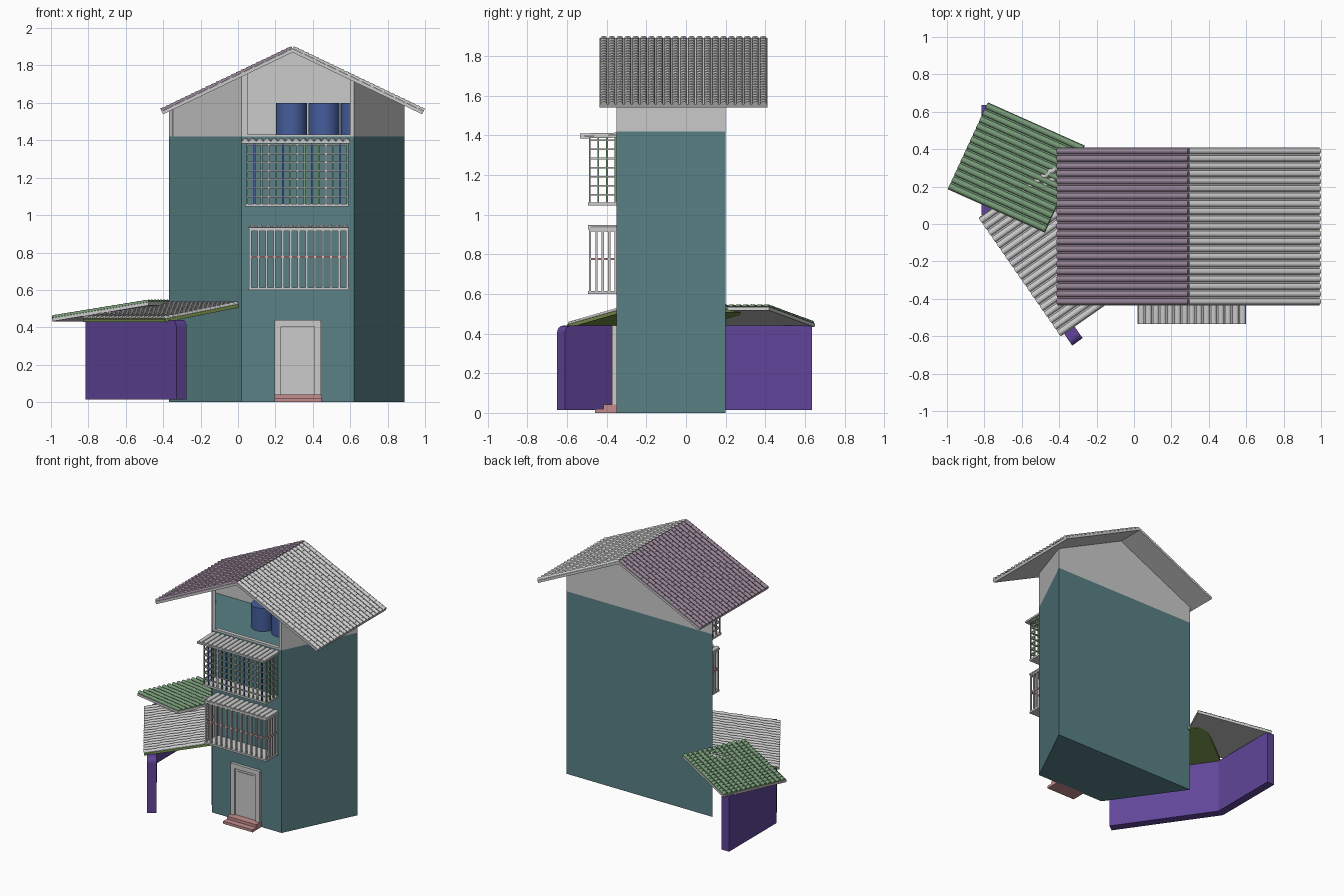
import bpy, bmesh, math
from mathutils import Vector as V

if "Cube" in bpy.data.objects:
    bpy.data.objects.remove(bpy.data.objects["Cube"])


def mat(name, *rgb):
    m = bpy.data.materials.new(name)
    m.diffuse_color = (*rgb, 1)
    m.use_nodes = True
    m.node_tree.nodes["Principled BSDF"].inputs["Base Color"].default_value = m.diffuse_color
    return m


TEAL = mat("teal_paint", .10, .22, .24)
PURPLE = mat("purple_paint", .12, .06, .32)
GREEN = mat("green_tile", .19, .33, .19)
OLIVE = mat("olive_paint", .20, .30, .08)
MAUVE = mat("mauve_tile", .29, .22, .29)
BLUE = mat("blue_plastic", .06, .11, .33)
PINK = mat("pink_stone", .55, .27, .27)


def finish(name, bm, material=None):
    bmesh.ops.recalc_face_normals(bm, faces=bm.faces)
    me = bpy.data.meshes.new(name)
    bm.to_mesh(me)
    bm.free()
    ob = bpy.data.objects.new(name, me)
    bpy.context.collection.objects.link(ob)
    if material:
        me.materials.append(material)
    return ob


def add_prism(bm, pts, z0, top):
    """Plan polygon raised from z0 to a height (number or function of x)."""
    f = top if callable(top) else (lambda x: top)
    lo = [bm.verts.new((x, y, z0)) for x, y in pts]
    hi = [bm.verts.new((x, y, f(x))) for x, y in pts]
    bm.faces.new(lo[::-1])
    bm.faces.new(hi)
    n = len(pts)
    for i in range(n):
        j = (i + 1) % n
        bm.faces.new((lo[i], lo[j], hi[j], hi[i]))
    return lo, hi


def prism(name, pts, z0, top, material=None):
    bm = bmesh.new()
    add_prism(bm, pts, z0, top)
    return finish(name, bm, material)


def boxes(name, items, material=None):
    """Many boxes (x0, x1, y0, y1, z0, z1) in one mesh."""
    bm = bmesh.new()
    for x0, x1, y0, y1, z0, z1 in items:
        add_prism(bm, [(x0, y0), (x1, y0), (x1, y1), (x0, y1)], z0, z1)
    return finish(name, bm, material)


def roof(name, a, b, c, tile=None, under=None, rows=20, pitch=.04, h=.016, thick=.018):
    """Slab with barrel tiles: a-b is the low edge, c the high corner above a."""
    a, b, c = V(a), V(b), V(c)
    u, v = b - a, c - a
    n = u.cross(v).normalized()
    n = n if n.z > 0 else -n
    bm = bmesh.new()
    top = [bm.verts.new(p) for p in (a, b, b + v, c)]
    bot = [bm.verts.new(p - n * thick) for p in (a, b, b + v, c)]
    bm.faces.new(top)
    bm.faces.new(bot[::-1])
    for i in range(4):
        j = (i + 1) % 4
        bm.faces.new((top[i], top[j], bot[j], bot[i]))
    finish(name + "_slab", bm, under)
    # half-round barrels, each row tapering under the next one
    count = max(1, round(u.length / pitch))
    prof = [(.02, 0)] + [(.5 - .4 * math.cos(math.pi * k / 6), math.sin(math.pi * k / 6))
                         for k in range(7)] + [(.98, 0)]
    across = [((i + t) / count, s) for i in range(count) for t, s in prof]
    along = [(0, 0)]
    for r in range(rows):
        along += [(r / rows, 1), ((r + 1) / rows, .75 if rows > 1 else 1)]
    along += [(1, 0)]
    bm = bmesh.new()
    grid = [[bm.verts.new(a + u * t + v * w + n * (.001 + h * s * k)) for t, s in across]
            for w, k in along]
    for r0, r1 in zip(grid, grid[1:]):
        for i in range(len(across) - 1):
            bm.faces.new((r0[i], r0[i + 1], r1[i + 1], r1[i]))
    ob = finish(name + "_tiles", bm, tile)
    if n.dot(ob.data.polygons[len(ob.data.polygons) // 2].normal) < 0:
        ob.data.flip_normals()


# Main body: trapezoid plan
prism("house_body", [(-.37, .2), (.02, -.35), (.62, -.35), (.89, .2)], 0, 1.42, TEAL)

# Open top storey under the gable
RX, RZ, SLOPE = .292, 1.89, .478
under_roof = lambda x: RZ - SLOPE * abs(x - RX) - .012
prism("attic_left_wall", [(-.37, .2), (.02, -.35), (.05, -.35), (-.33, .2)], 1.42, under_roof)
prism("attic_right_wall", [(.60, -.35), (.62, -.35), (.89, .2), (.86, .2)], 1.42, under_roof)
prism("attic_back_wall_left", [(-.35, .17), (RX, .17), (RX, .2), (-.37, .2)], 1.42, under_roof)
prism("attic_back_wall_right", [(RX, .17), (.875, .17), (.89, .2), (RX, .2)], 1.42, under_roof)
boxes("attic_ledge", [(.05, .60, -.35, -.32, 1.42, 1.432)])

# Water barrels
for x in (.285, .46, .632):
    bpy.ops.mesh.primitive_cylinder_add(vertices=32, radius=.083, depth=.18, location=(x, -.1, 1.51))
    ob = bpy.context.object
    ob.name = "water_barrel"
    ob.data.materials.append(BLUE)
    bpy.ops.object.shade_smooth_by_angle()

# Main gable roof
for name, side, tile in (("main_roof_left", -1, MAUVE), ("main_roof_right", 1, None)):
    ex = RX + side * .70
    ez = RZ - SLOPE * .70
    roof(name, (ex, -.435, ez), (ex, .41, ez), (RX, -.435, RZ), tile, rows=26)

# Side lean-to roofs
roof("grey_lean_to", (-.39, -.60, .445), (-.83, .034, .445), (.01, -.32, .525), None, OLIVE, rows=16)
roof("green_lean_to", (-.995, .185, .45), (-.78, .65, .45), (-.48, -.045, .535), GREEN, rows=16)

# Bent purple yard wall with rounded top at its free end
bm = bmesh.new()
pts = [(-.33, -.65), (-.275, -.61), (-.75, .075), (-.75, .635), (-.815, .635), (-.815, .05)]
lo, hi = add_prism(bm, pts, .015, .44)
edge = [e for e in bm.edges if set(e.verts) == {hi[0], hi[1]}]
bmesh.ops.bevel(bm, geom=edge, offset=.035, segments=4, profile=.5, affect='EDGES')
finish("yard_wall", bm, PURPLE)

# Door and steps
boxes("door_frame", [(.195, .23, -.372, -.34, .04, .44), (.41, .445, -.372, -.34, .04, .44),
                     (.23, .41, -.372, -.34, .405, .44)])
boxes("door_panel", [(.23, .41, -.358, -.34, .04, .405)])
boxes("door_panel_moulding", [(.25, .39, -.363, -.34, .06, .385)])
boxes("door_steps", [(.195, .447, -.46, -.34, 0, .02), (.195, .447, -.415, -.34, .02, .042)], PINK)


def rail(x0, x1, z, w, yf=-.49):
    """Three-sided horizontal rail against the wall."""
    return [(x0, x1, yf, yf + w, z, z + w), (x0, x0 + w, yf, -.35, z, z + w),
            (x1 - w, x1, yf, -.35, z, z + w)]


def posts(x0, x1, z0, z1, nx, ny, w, yf=-.49):
    """Upright bars along the front and both sides."""
    out = [(x, x + w, yf, yf + w, z0, z1)
           for x in (x0 + (x1 - w - x0) * i / nx for i in range(nx + 1))]
    for i in range(1, ny + 1):
        y = yf + (-.36 - yf) * i / ny
        out += [(x, x + w, y, y + w, z0, z1) for x in (x0, x1 - w)]
    return out


# Upper window cage
up = posts(.045, .59, 1.06, 1.39, 14, 3, .009)
boxes("upper_cage_green_bars", up[0::2], GREEN)
boxes("upper_cage_blue_bars", up[1::4], BLUE)
boxes("upper_cage_grey_bars", up[3::4])
boxes("upper_cage_rails", [b for i in range(7) for b in rail(.045, .59, 1.095 + i * .046, .008)])
boxes("upper_cage_base", [(.04, .592, -.493, -.35, 1.045, 1.06)])
roof("upper_cage_canopy", (.02, -.535, 1.396), (.6, -.535, 1.396), (.02, -.345, 1.400),
     rows=1, h=.012, thick=.012)

# Lower window cage
boxes("lower_cage_bars", posts(.06, .59, .61, .93, 12, 4, .012))
boxes("lower_cage_mid_rail", rail(.06, .59, .77, .011), PINK)
boxes("lower_cage_top_rail", rail(.06, .59, .915, .012))
boxes("lower_cage_base", [(.057, .593, -.493, -.35, .6, .614)])
roof("lower_cage_canopy", (.055, -.495, .935), (.593, -.495, .935), (.055, -.345, .936),
     rows=1, h=.011, thick=.01)
